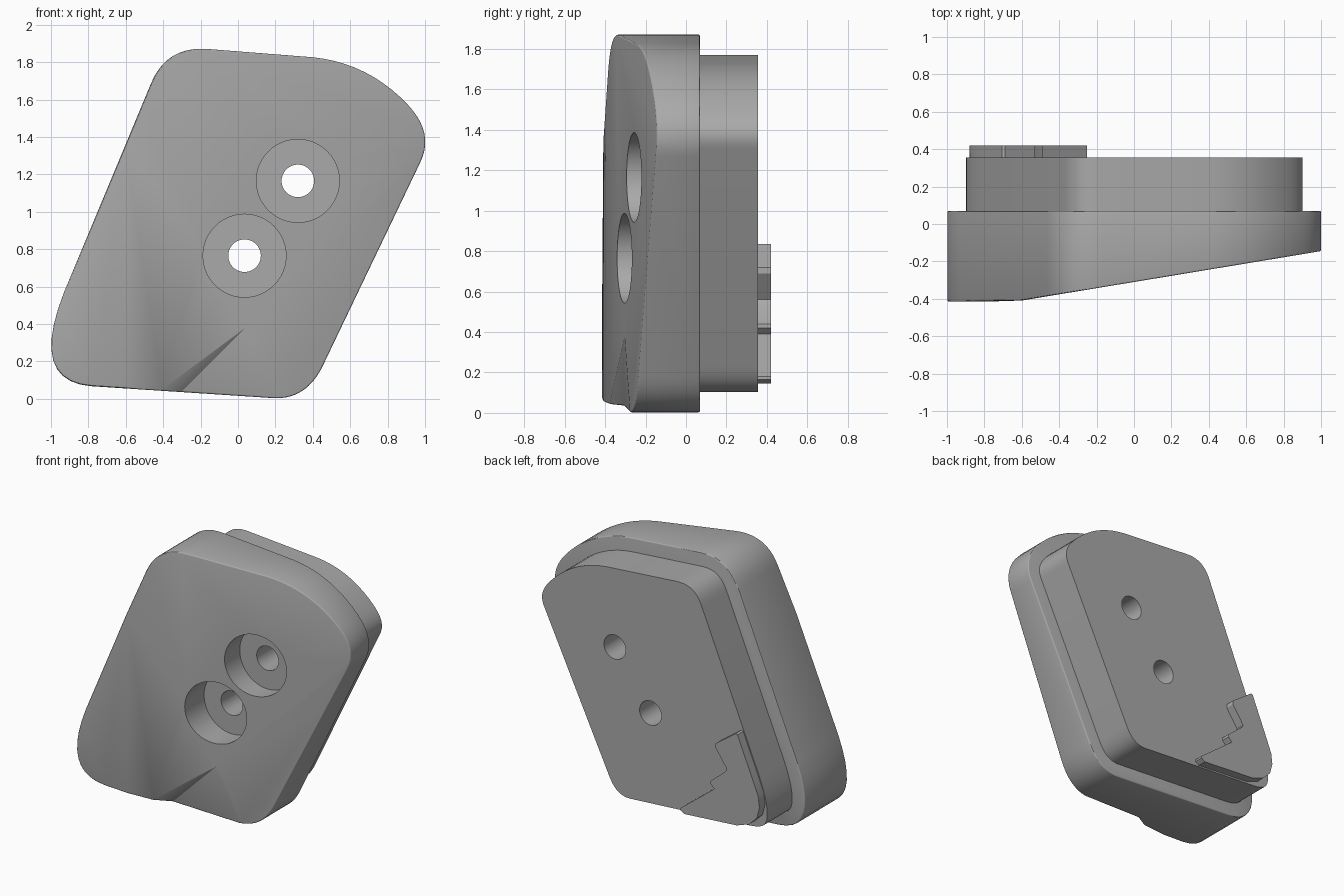
import bpy, bmesh, math
from mathutils import Vector

cube = bpy.data.objects.get("Cube")
if cube:
    bpy.data.objects.remove(cube)

grey = bpy.data.materials.new("plain_grey")
grey.use_nodes = True
grey.diffuse_color = (0.4, 0.4, 0.4, 1)
grey.node_tree.nodes["Principled BSDF"].inputs["Base Color"].default_value = (0.4, 0.4, 0.4, 1)

# Rounded corners of the slanted outline: start, control, end (x, z)
CORNERS = [
    ((-.466, 1.684), (-.383, 1.888), (-.16, 1.87)),
    ((.40, 1.826), (.70, 1.795), (.91, 1.57)),
    ((.91, 1.57), (1.05, 1.42), (.975, 1.265)),
    ((.46, .19), (.375, .0), (.2, .003)),
    ((-.78, .067), (-1.12, .09), (-.93, .57)),
]


def rounded_outline(corners, steps=10):
    pts = []
    for a, c, e in corners:
        a, c, e = Vector(a), Vector(c), Vector(e)
        for i in range(steps + 1):
            t = i / steps
            p = a * (1 - t) ** 2 + c * 2 * t * (1 - t) + e * t * t
            if not pts or (p - pts[-1]).length > 1e-4:
                pts.append(p)
    return pts


def inset(pts, d):
    out = []
    for i, p in enumerate(pts):
        n1 = (p - pts[i - 1]).normalized()
        n2 = (pts[(i + 1) % len(pts)] - p).normalized()
        t = (n1 + n2).normalized()
        out.append(p + Vector((t.y, -t.x)) * d / max(t.dot(n1), .5))
    return out


def prism(pts, y0, y1):
    bm = bmesh.new()
    face = bm.faces.new([bm.verts.new((p[0], y0, p[1])) for p in pts])
    ext = bmesh.ops.extrude_face_region(bm, geom=[face])
    for v in ext["geom"]:
        if isinstance(v, bmesh.types.BMVert):
            v.co.y = y1
    bmesh.ops.recalc_face_normals(bm, faces=bm.faces)
    return bm


def finish(bm, name):
    bmesh.ops.recalc_face_normals(bm, faces=bm.faces)
    mesh = bpy.data.meshes.new(name)
    bm.to_mesh(mesh)
    bm.free()
    mesh.materials.append(grey)
    obj = bpy.data.objects.new(name, mesh)
    bpy.context.collection.objects.link(obj)
    return obj


def activate(obj):
    bpy.ops.object.select_all(action='DESELECT')
    obj.select_set(True)
    bpy.context.view_layer.objects.active = obj


def drill(obj, centre, radius, y_end):
    ring = [(centre[0] + radius * math.cos(k * math.tau / 48),
             centre[1] + radius * math.sin(k * math.tau / 48)) for k in range(48)]
    cutter = finish(prism(ring, -.7, y_end), "hole_cutter")
    cutter.hide_render = True
    mod = obj.modifiers.new("hole", 'BOOLEAN')
    mod.object, mod.operation, mod.solver = cutter, 'DIFFERENCE', 'EXACT'
    activate(obj)
    bpy.ops.object.modifier_apply(modifier=mod.name)
    bpy.data.objects.remove(cutter)


outline = rounded_outline(CORNERS)

# Main body: front face creased, then sloped back towards +x
bm = prism(outline, -.4, .07)
tip = Vector((.04, 0, .38))
dip = Vector((-.31, 0, .03))
cuts = [(Vector((-.6, 0, 0)), Vector((1, 0, 0)))]
for foot in (Vector((-.42, 0, .04)), dip, Vector((.22, 0, 0))):
    d = foot - tip
    cuts.append((tip, Vector((d.z, 0, -d.x))))
for co, no in cuts:
    front = [f for f in bm.faces if all(v.co.y < -.3 for v in f.verts)]
    edges = {e for f in front for e in f.edges}
    bmesh.ops.bisect_plane(bm, geom=front + list(edges) + list({v for f in front for v in f.verts}),
                           plane_co=co, plane_no=no)
front_verts = [v for v in bm.verts if v.co.y < -.3]
for v in front_verts:
    v.co.y = max(-.415, -.31 + .165 * v.co.x)
low = min(front_verts, key=lambda v: (v.co.x - dip.x) ** 2 + (v.co.z - dip.z) ** 2)
low.co.y += .05
body = finish(bm, "main_body")
activate(body)
bevel = body.modifiers.new("soft_edges", 'BEVEL')
bevel.width, bevel.segments, bevel.angle_limit = .022, 3, math.radians(45)
bpy.ops.object.modifier_apply(modifier=bevel.name)

# Raised plate on the back
plate = finish(prism(inset(outline, .1), .05, .355), "back_plate")

# Two counterbored bolt holes
for hole in ((.32, 1.165), (.035, .765)):
    drill(body, hole, .222, -.12)
    drill(body, hole, .087, .7)
    drill(plate, hole, .087, .7)

# Stepped key on the lower corner of the back
key_outline = [(-.705, .83), (-.69, .835), (-.53, .72), (-.53, .69), (-.62, .56),
               (-.61, .54), (-.49, .44), (-.49, .42), (-.52, .39), (-.25, .18),
               (-.25, .165), (-.28, .145), (-.70, .175), (-.80, .21), (-.86, .27),
               (-.88, .35), (-.87, .43), (-.83, .53)]
key = finish(prism(key_outline, .34, .42), "stepped_key")

for obj in (body, plate, key):
    activate(obj)
    bpy.ops.object.shade_smooth_by_angle(angle=math.radians(30))
